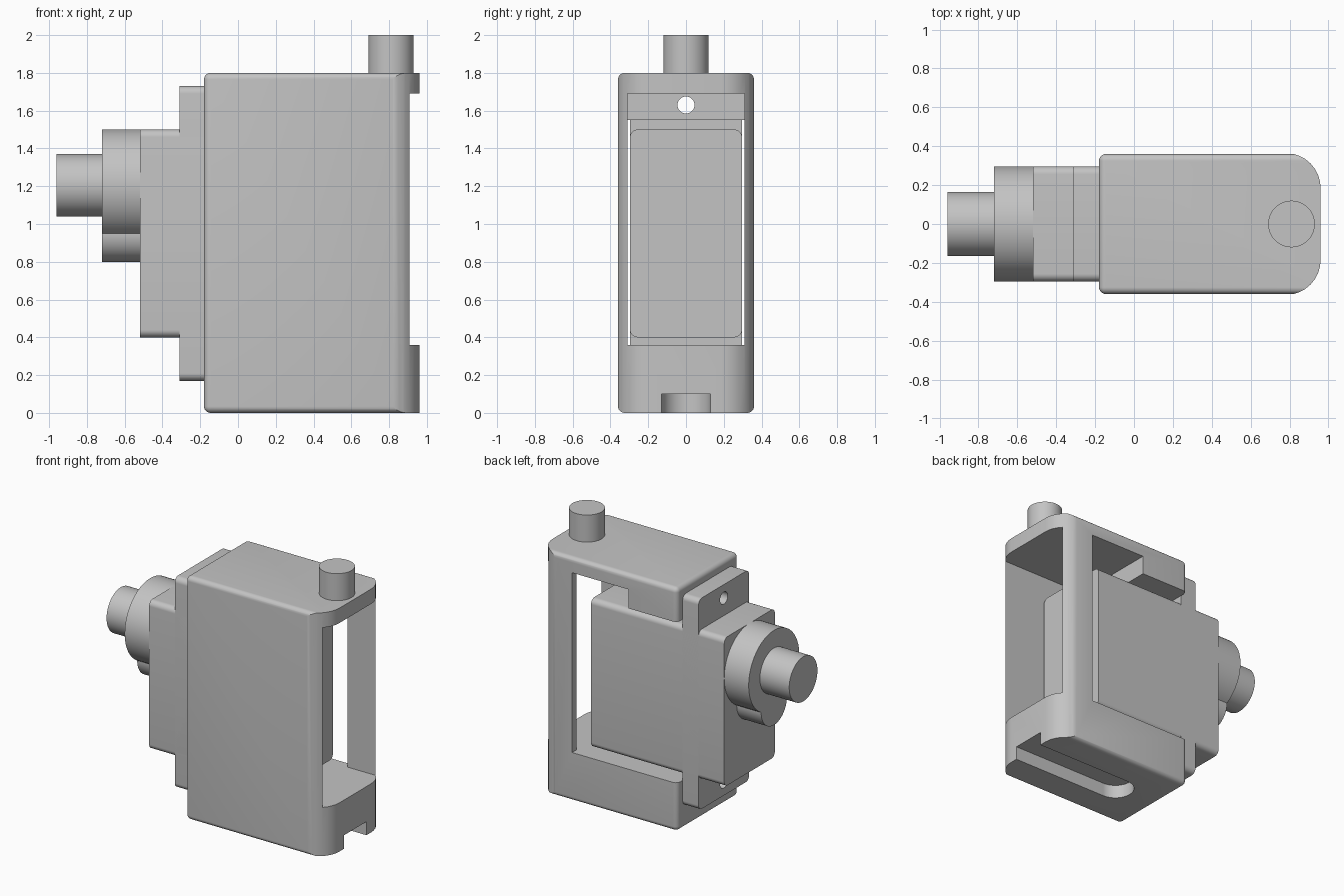
import bpy, bmesh, math
from mathutils import Matrix, Vector

default = bpy.data.objects.get("Cube")
if default:
    bpy.data.objects.remove(default)

grey = bpy.data.materials.new("plain_grey")
grey.use_nodes = True
COLOUR = (0.55, 0.55, 0.55, 1)
grey.diffuse_color = COLOUR
grey.node_tree.nodes["Principled BSDF"].inputs["Base Color"].default_value = COLOUR


def finish(name, bm):
    bmesh.ops.recalc_face_normals(bm, faces=bm.faces)
    mesh = bpy.data.meshes.new(name)
    bm.to_mesh(mesh)
    bm.free()
    mesh.materials.append(grey)
    obj = bpy.data.objects.new(name, mesh)
    bpy.context.collection.objects.link(obj)
    return obj


def box(name, low, high, radius=0, pick=lambda e: True):
    """Box between two corners; edges chosen by pick are rounded."""
    bm = bmesh.new()
    low, high = Vector(low), Vector(high)
    bmesh.ops.create_cube(bm, size=1)
    bmesh.ops.scale(bm, vec=high - low, verts=bm.verts)
    bmesh.ops.translate(bm, vec=(low + high) / 2, verts=bm.verts)
    if radius:
        bmesh.ops.bevel(bm, geom=[e for e in bm.edges if pick(e)], offset=radius,
                        segments=8, profile=0.5, affect='EDGES')
    return finish(name, bm)


def rod(name, start, end, radius):
    """Cylinder between two points."""
    bm = bmesh.new()
    start, end = Vector(start), Vector(end)
    axis = end - start
    turn = axis.to_track_quat('Z', 'Y').to_matrix().to_4x4()
    bmesh.ops.create_cone(bm, cap_ends=True, segments=64, radius1=radius, radius2=radius,
                          depth=axis.length, matrix=Matrix.Translation((start + end) / 2) @ turn)
    return finish(name, bm)


def combine(obj, tool, operation='DIFFERENCE'):
    """Apply a boolean and discard the tool."""
    tool.hide_render = True
    mod = obj.modifiers.new("cut", 'BOOLEAN')
    mod.operation, mod.object, mod.solver = operation, tool, 'EXACT'
    bpy.context.view_layer.update()
    graph = bpy.context.evaluated_depsgraph_get()
    mesh = bpy.data.meshes.new_from_object(obj.evaluated_get(graph))
    obj.modifiers.clear()
    obj.data = mesh
    bpy.data.objects.remove(tool)


def along(axis):
    return lambda e: abs((e.verts[0].co - e.verts[1].co).normalized()[axis]) > 0.9


# Bracket: softened box whose +x end has round vertical corners
bracket = box("bracket", (-0.18, -0.36, 0), (1.2, 0.36, 1.8), 0.035)
combine(bracket, box("plan", (-0.6, -0.365, -0.2), (0.96, 0.365, 2), 0.18, along(2)), 'INTERSECT')

# Inner cavity, stepped down under the top mounting block
combine(bracket, box("cavity", (0.22, -0.31, 0.36), (1.3, 0.31, 1.69)))
combine(bracket, box("cavity_low", (-0.5, -0.31, 0.36), (0.3, 0.31, 1.55)))

# Stepped window through the back wall
combine(bracket, box("window", (0.22, 0.2, 0.36), (0.68, 0.6, 1.69)))
combine(bracket, box("window_low", (-0.5, 0.2, 0.36), (0.3, 0.6, 1.55)))

# Keyway under the base, round at its closed end
combine(bracket, box("keyway", (0.17, -0.13, -0.2), (1.3, 0.13, 0.1)))
combine(bracket, rod("keyway_end", (0.17, 0, -0.2), (0.17, 0, 0.1), 0.13))

# Screw holes in the bracket
combine(bracket, rod("top_hole", (-0.5, 0, 1.63), (0.5, 0, 1.63), 0.045))
combine(bracket, rod("low_hole", (-0.5, 0, 0.27), (0.22, 0, 0.27), 0.045))

# Motor body and mounting flange with two screw holes
body = box("motor_body", (-0.52, -0.296, 0.4), (0.57, 0.296, 1.5), 0.04, along(0))
flange = box("motor_flange", (-0.31, -0.296, 0.17), (-0.18, 0.296, 1.73), 0.04, along(0))
for z in (0.27, 1.63):
    combine(flange, rod("screw_hole", (-0.5, 0, z), (0, 0, z), 0.045))

# Gear housing, small gear boss, output shaft and top pin
housing = rod("gear_housing", (-0.52, 0, 1.205), (-0.72, 0, 1.205), 0.296)
combine(housing, rod("gear_boss", (-0.52, 0, 0.95), (-0.72, 0, 0.95), 0.15), 'UNION')
shaft = rod("output_shaft", (-0.72, 0, 1.205), (-0.96, 0, 1.205), 0.165)
pin = rod("top_pin", (0.81, 0, 1.78), (0.81, 0, 2), 0.12)

# Smooth curved faces, keep hard edges
bpy.ops.object.select_all(action='DESELECT')
for part in (bracket, body, flange, housing, shaft, pin):
    part.select_set(True)
    bpy.context.view_layer.objects.active = part
bpy.ops.object.shade_smooth_by_angle(angle=math.radians(30))
